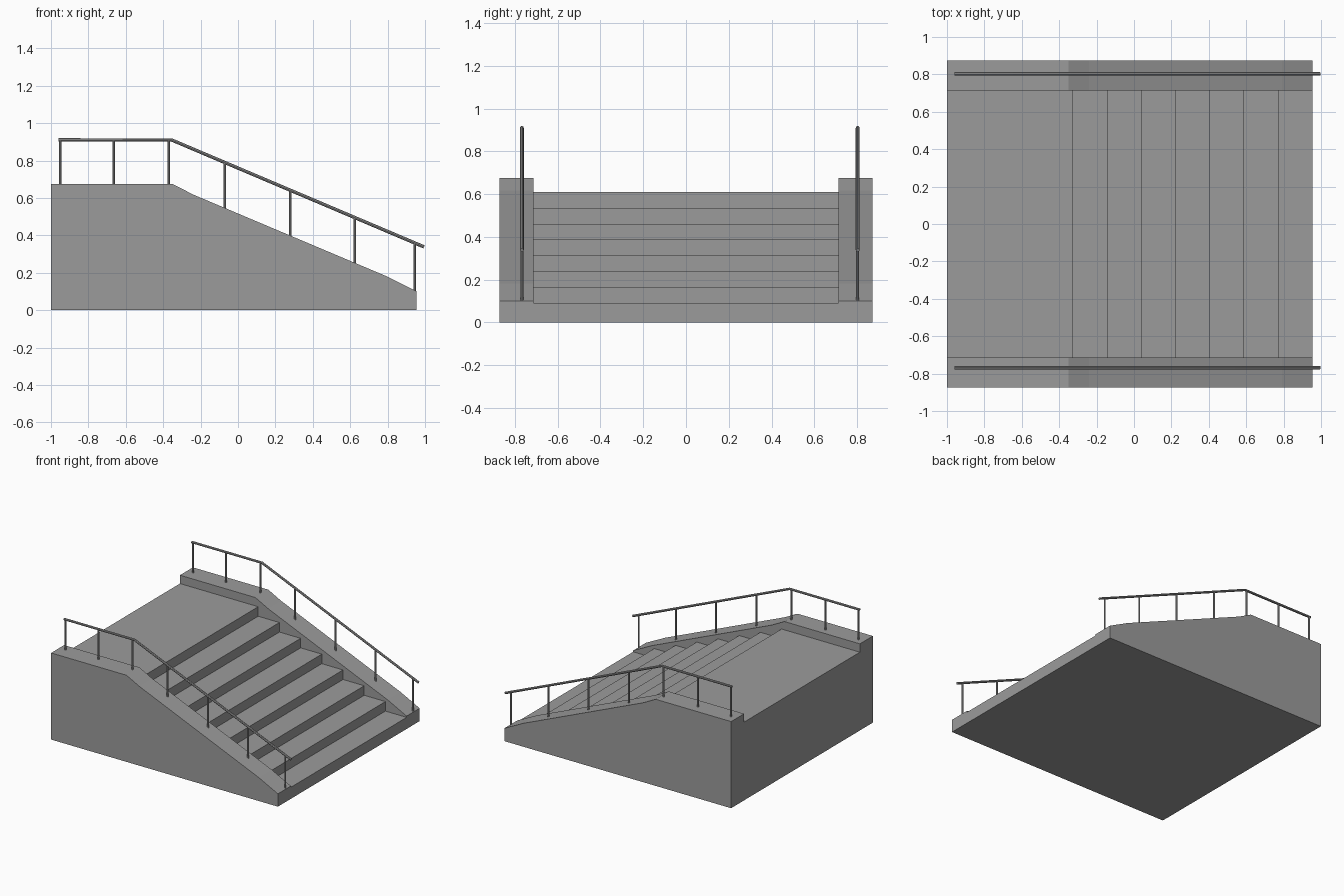
import bpy
import bmesh
from mathutils import Vector

cube = bpy.data.objects.get("Cube")
if cube:
    bpy.data.objects.remove(cube, do_unlink=True)

concrete = bpy.data.materials.new("grey_concrete")
concrete.use_nodes = True
GREY = (0.33, 0.33, 0.33, 1)
concrete.diffuse_color = GREY
concrete.node_tree.nodes["Principled BSDF"].inputs["Base Color"].default_value = GREY

BACK, FRONT = -1.0, 0.955
OUTER, INNER = 0.873, 0.713


def add_object(name, mesh):
    obj = bpy.data.objects.new(name, mesh)
    mesh.materials.clear()
    mesh.materials.append(concrete)
    bpy.context.collection.objects.link(obj)
    return obj


def extrude_profile(name, profile, y0, y1):
    """Extrude an (x, z) outline from y0 to y1."""
    bm = bmesh.new()
    face = bm.faces.new([bm.verts.new((x, y0, z)) for x, z in profile])
    result = bmesh.ops.extrude_face_region(bm, geom=[face])
    verts = [v for v in result["geom"] if isinstance(v, bmesh.types.BMVert)]
    bmesh.ops.translate(bm, verts=verts, vec=(0, y1 - y0, 0))
    bmesh.ops.recalc_face_normals(bm, faces=bm.faces)
    mesh = bpy.data.meshes.new(name)
    bm.to_mesh(mesh)
    bm.free()
    return add_object(name, mesh)


def tube(name, points, radius):
    """Round bar with closed ends along a path."""
    curve = bpy.data.curves.new(name, "CURVE")
    curve.dimensions = "3D"
    curve.bevel_depth = radius
    curve.bevel_resolution = 2
    curve.use_fill_caps = True
    spline = curve.splines.new("POLY")
    spline.points.add(len(points) - 1)
    for p, co in zip(spline.points, points):
        p.co = (*co, 1)
    temp = bpy.data.objects.new(name + "_path", curve)
    mesh = bpy.data.meshes.new_from_object(temp)
    bpy.data.objects.remove(temp)
    bpy.data.curves.remove(curve)
    mesh.name = name
    obj = add_object(name, mesh)
    bpy.ops.object.select_all(action="DESELECT")
    obj.select_set(True)
    bpy.context.view_layer.objects.active = obj
    bpy.ops.object.shade_smooth_by_angle()
    return obj


def height_on(line, x):
    """Height of an (x, z) polyline at x."""
    for (xa, za), (xb, zb) in zip(line, line[1:]):
        if xa <= x <= xb:
            return za + (zb - za) * (x - xa) / (xb - xa)
    return line[-1][1]


# Landing and steps
STEPS = 8
TOP, LOW, FIRST_EDGE = 0.61, 0.09, -0.325
rise = (TOP - LOW) / (STEPS - 1)
run = (FRONT - FIRST_EDGE) / (STEPS - 1)
outline = [(BACK, 0), (BACK, TOP)]
for i in range(STEPS):
    x = FIRST_EDGE + i * run
    z = TOP - i * rise
    outline += [(x, z), (x, z - rise if i < STEPS - 1 else 0)]
extrude_profile("steps", outline, -INNER, INNER)

# Side walls with sloping tops
wall_top = [(BACK, 0.675), (-0.35, 0.675), (-0.24, 0.618), (0.79, 0.183), (FRONT, 0.10)]
wall_outline = [(BACK, 0)] + wall_top + [(FRONT, 0)]
extrude_profile("right_wall", wall_outline, -OUTER, -INNER)
extrude_profile("left_wall", wall_outline, INNER, OUTER)

# Handrails and posts
rail_line = [(-0.96, 0.91), (-0.355, 0.91), (0.995, 0.338)]
post_xs = [-0.95, -0.665, -0.37, -0.07, 0.28, 0.625, 0.945]
for side, y in (("right", -0.768), ("left", 0.803)):
    tube(side + "_handrail", [Vector((x, y, z)) for x, z in rail_line], 0.009)
    for n, x in enumerate(post_xs, 1):
        bottom = height_on(wall_top, x) - 0.005
        top = height_on(rail_line, x)
        tube(f"{side}_post_{n}", [Vector((x, y, bottom)), Vector((x, y, top))], 0.007)
